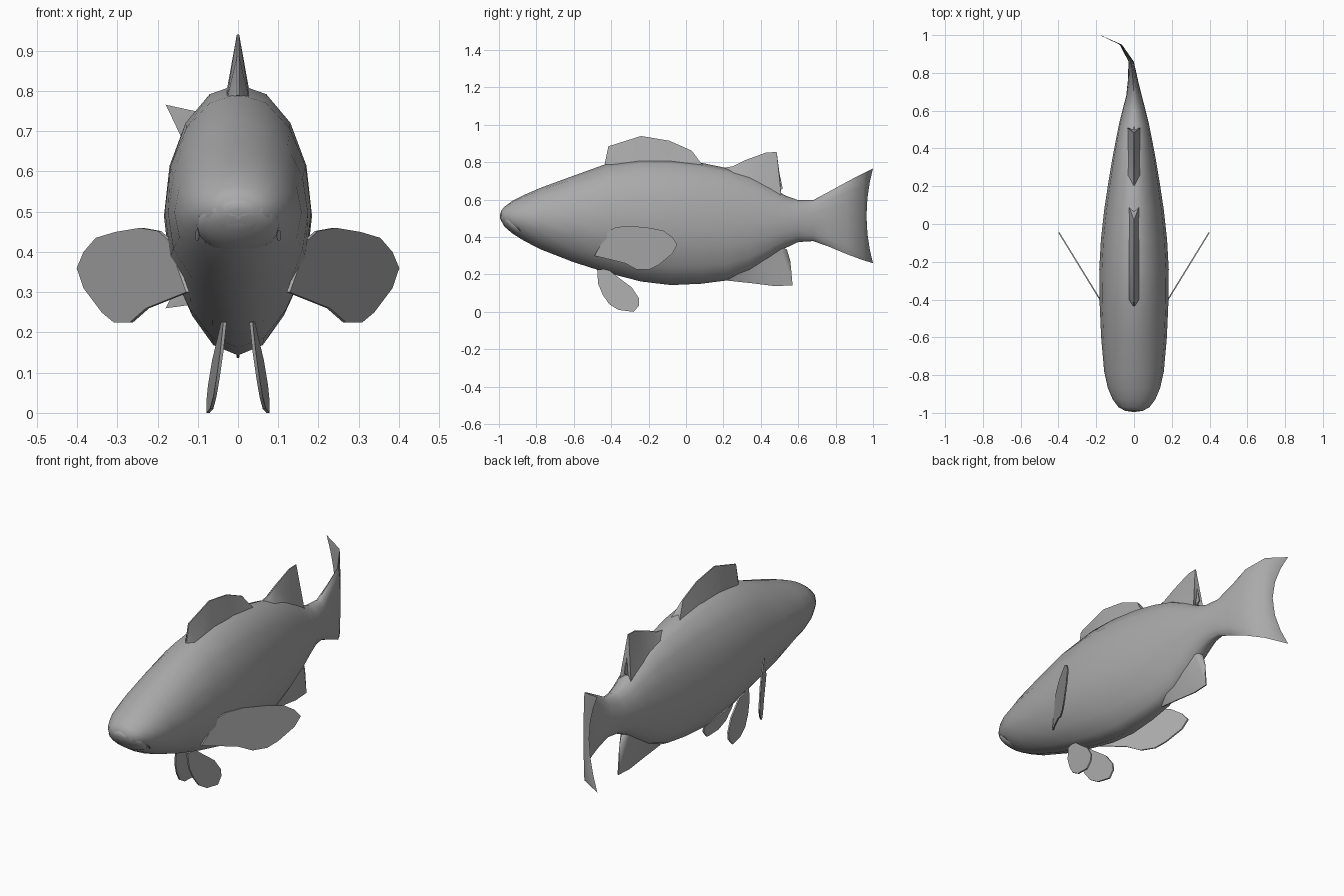
import bpy, bmesh, math
from mathutils import Matrix

if "Cube" in bpy.data.objects:
    bpy.data.objects.remove(bpy.data.objects["Cube"])

grey = bpy.data.materials.new("plain grey")
grey.diffuse_color = (0.4, 0.4, 0.4, 1)
grey.use_nodes = True
grey.node_tree.nodes["Principled BSDF"].inputs["Base Color"].default_value = grey.diffuse_color


def finish(name, bm, angle=40):
    bmesh.ops.recalc_face_normals(bm, faces=bm.faces)
    me = bpy.data.meshes.new(name)
    bm.to_mesh(me)
    bm.free()
    me.materials.append(grey)
    me.shade_smooth()
    me.set_sharp_from_angle(angle=math.radians(angle))
    ob = bpy.data.objects.new(name, me)
    bpy.context.collection.objects.link(ob)
    return ob


def bend(y):
    """Sideways swing of the tail at length y."""
    pts = [(-2, 0), (0.7, 0), (0.86, -0.015), (0.95, -0.07), (1.0, -0.18)]
    for (a, xa), (b, xb) in zip(pts, pts[1:]):
        if y <= b:
            return xa + (xb - xa) * (y - a) / (b - a)
    return pts[-1][1]


# Body and tail: rings of (y, half width, bottom z, top z)
RINGS = [(-0.99, 0.045, 0.49, 0.54), (-0.97, 0.082, 0.455, 0.562), (-0.93, 0.112, 0.42, 0.592),
         (-0.87, 0.138, 0.382, 0.623), (-0.78, 0.158, 0.335, 0.662), (-0.6, 0.174, 0.265, 0.728),
         (-0.42, 0.182, 0.208, 0.793), (-0.24, 0.184, 0.162, 0.817), (-0.08, 0.175, 0.143, 0.815),
         (0.08, 0.157, 0.15, 0.797), (0.22, 0.136, 0.168, 0.768), (0.34, 0.116, 0.215, 0.73),
         (0.45, 0.095, 0.285, 0.672), (0.53, 0.079, 0.34, 0.622), (0.6, 0.062, 0.373, 0.597),
         (0.68, 0.041, 0.378, 0.597), (0.76, 0.027, 0.35, 0.64), (0.86, 0.014, 0.308, 0.695),
         (0.95, 0.006, 0.275, 0.742), (0.965, 0.004, 0.26, 0.766)]
SIDES = 16
bm = bmesh.new()
rows = []
for i, (y, w, lo, hi) in enumerate(RINGS):
    row = []
    for k in range(SIDES):
        a = 2 * math.pi * k / SIDES
        c, s = math.cos(a), math.sin(a)
        pinch = 0.92 if -0.95 < c < -0.5 and y < 0.4 else 1
        yy = y + (0.035 * c * c if i == len(RINGS) - 1 else 0)
        row.append(bm.verts.new((w * s * pinch + bend(yy), yy, (lo + hi) / 2 + c * (hi - lo) / 2)))
    rows.append(row)
for r0, r1 in zip(rows, rows[1:]):
    for k in range(SIDES):
        j = (k + 1) % SIDES
        bm.faces.new((r0[k], r0[j], r1[j], r1[k]))
bm.faces.new(rows[0])
# tail end strip, joined left to right
for k in range(SIDES // 2):
    ring = rows[-1]
    q = [ring[k], ring[k + 1], ring[-k - 1], ring[-k]]
    bm.faces.new(list(dict.fromkeys(q)))
finish("body_and_tail", bm, 50)

# Lower jaw, tilted along the mouth line
bm = bmesh.new()
bmesh.ops.create_uvsphere(bm, u_segments=20, v_segments=12, radius=1)
bm.transform(Matrix.Translation((0, -0.92, 0.467)) @ Matrix.Rotation(math.radians(-42), 4, 'X')
             @ Matrix.Diagonal((0.103, 0.095, 0.042, 1)))
finish("lower_jaw", bm)

# Upper lip: a thin arch over the mouth
bm = bmesh.new()
rows = []
for i in range(13):
    t = math.pi * i / 12
    c, s = math.cos(t), math.sin(t)
    row = []
    for k in range(6):
        a = math.tau * k / 6
        r = 0.012 * (0.35 + 0.65 * s)
        row.append(bm.verts.new((c * (0.102 + r * math.cos(a)), -0.885 - 0.088 * s - r * math.cos(a) * s,
                                 0.432 + 0.108 * s + r * math.sin(a))))
    rows.append(row)
for r0, r1 in zip(rows, rows[1:]):
    for k in range(6):
        bm.faces.new((r0[k], r0[(k + 1) % 6], r1[(k + 1) % 6], r1[k]))
bm.faces.new(rows[0])
bm.faces.new(rows[-1])
finish("upper_lip", bm, 60)


def fin(name, outline, place, thick, root=0, root_thick=0.0):
    """Thin plate; the last `root` outline points are the thicker base."""
    bm = bmesh.new()
    n = len(outline)
    sides = []
    for sgn in (-1, 1):
        row = []
        for i, p in enumerate(outline):
            x, y, z = place(*p)
            row.append(bm.verts.new((x + sgn * (root_thick if i >= n - root else thick), y, z)))
        sides.append(row)
    caps = [bm.faces.new(sides[0]), bm.faces.new(sides[1][::-1])]
    for i in range(n):
        j = (i + 1) % n
        bm.faces.new((sides[0][i], sides[0][j], sides[1][j], sides[1][i]))
    bmesh.ops.triangulate(bm, faces=caps)
    return finish(name, bm, 50)


def centre(y, z):
    return 0, y, z


# Fins on the centre line, outlines in (y, z)
fin("front_dorsal_fin", [(-0.435, 0.79), (-0.415, 0.885), (-0.24, 0.94), (-0.09, 0.915), (0.03, 0.862),
                         (0.065, 0.80), (0.1, 0.77), (-0.1, 0.79), (-0.25, 0.79), (-0.4, 0.77)],
    centre, 0.003, 4, 0.03)
fin("rear_dorsal_fin", [(0.2, 0.77), (0.25, 0.778), (0.32, 0.812), (0.43, 0.852), (0.485, 0.854), (0.50, 0.74),
                        (0.517, 0.66), (0.49, 0.635), (0.51, 0.61), (0.4, 0.67), (0.25, 0.735)],
    centre, 0.003, 3, 0.035)
fin("anal_fin", [(0.22, 0.167), (0.35, 0.153), (0.48, 0.137), (0.57, 0.142), (0.558, 0.27),
                 (0.54, 0.332), (0.51, 0.35), (0.5, 0.36), (0.4, 0.29), (0.27, 0.215)],
    centre, 0.003, 3, 0.03)

# Paired fins, one on each side
PECTORAL = [(0.125, 0.30), (0.15, 0.37), (0.17, 0.43), (0.195, 0.452), (0.24, 0.46), (0.3, 0.45),
            (0.35, 0.435), (0.38, 0.40), (0.397, 0.36), (0.38, 0.31), (0.335, 0.25), (0.305, 0.225),
            (0.265, 0.225), (0.225, 0.26)]
PELVIC = [(-0.475, 0.225), (-0.47, 0.15), (-0.445, 0.09), (-0.41, 0.04), (-0.36, 0.01), (-0.28, 0.0),
          (-0.25, 0.035), (-0.25, 0.07), (-0.29, 0.13), (-0.37, 0.19), (-0.42, 0.23)]
for side, s in (("left", 1), ("right", -1)):
    fin(side + "_pectoral_fin", PECTORAL,
        lambda x, z: (s * x, -0.40 + (x - 0.18) * 1.63, z), 0.004)
    fin(side + "_pelvic_fin", PELVIC,
        lambda y, z: (s * (0.033 + 0.1 * (0.22 - z) + 0.1 * (y + 0.475)), y, z), 0.004)
